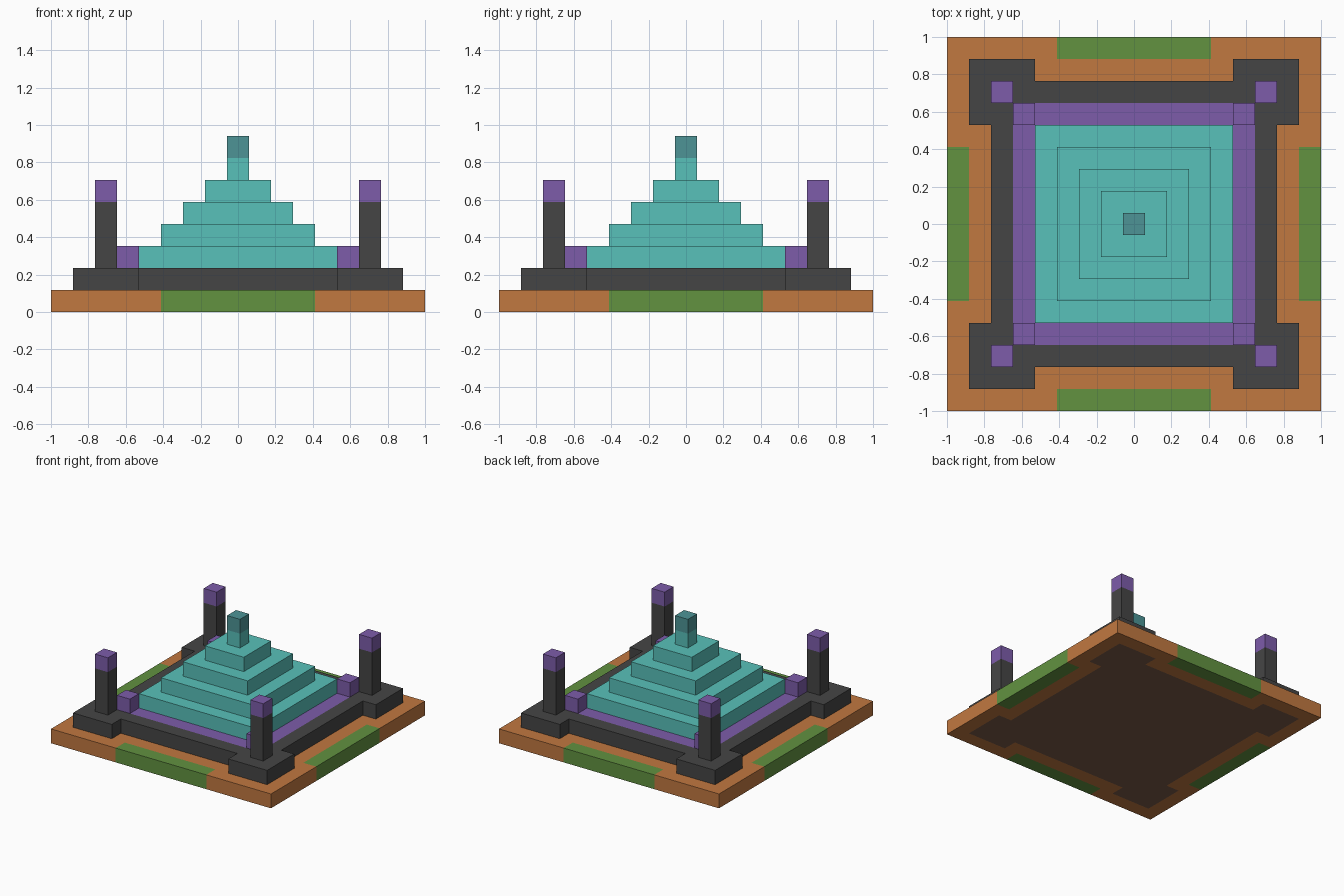
import bpy, bmesh
from mathutils import Vector

if "Cube" in bpy.data.objects:
    bpy.data.objects.remove(bpy.data.objects["Cube"], do_unlink=True)

U = 2 / 17  # one block


def material(name, r, g, b):
    def linear(c):
        c /= 255
        return c / 12.92 if c <= 0.04045 else ((c + 0.055) / 1.055) ** 2.4
    colour = (linear(r), linear(g), linear(b), 1)
    mat = bpy.data.materials.new(name)
    mat.use_nodes = True
    mat.diffuse_color = colour
    bsdf = mat.node_tree.nodes["Principled BSDF"]
    bsdf.inputs["Base Color"].default_value = colour
    return mat


clay = material("clay", 193, 120, 64)
grass = material("grass", 98, 146, 64)
soil = material("soil", 122, 92, 73)
stone = material("dark stone", 69, 69, 69)
purple = material("purple", 125, 92, 170)
teal = material("teal", 88, 193, 186)
deep_teal = material("deep teal", 77, 148, 150)


def box(name, mat, centre, size):
    """Box with centre and size given in blocks; centre z is the bottom."""
    bm = bmesh.new()
    bmesh.ops.create_cube(bm, size=U)
    bmesh.ops.scale(bm, vec=size, verts=bm.verts)
    x, y, z = centre
    bmesh.ops.translate(bm, vec=Vector((x, y, z + size[2] / 2)) * U, verts=bm.verts)
    mesh = bpy.data.meshes.new(name)
    bm.to_mesh(mesh)
    bm.free()
    mesh.materials.append(mat)
    obj = bpy.data.objects.new(name, mesh)
    bpy.context.collection.objects.link(obj)
    return obj


# Ground slab, cut so that grass and soil patches are whole faces
ground = box("ground_slab", clay, (0, 0, 0), (17, 17, 1))
ground.data.materials.append(grass)
ground.data.materials.append(soil)
bm = bmesh.new()
bm.from_mesh(ground.data)
for axis in (Vector((1, 0, 0)), Vector((0, 1, 0))):
    for cut in (3.5, 4.5, 6.5, 7.5):
        for side in (-1, 1):
            bmesh.ops.bisect_plane(bm, geom=bm.verts[:] + bm.edges[:] + bm.faces[:],
                                   plane_co=axis * cut * side * U, plane_no=axis)
for face in bm.faces:
    c = face.calc_center_median() / U
    near, far = sorted((abs(c.x), abs(c.y)))
    if far > 7.5 and near < 3.5:
        face.material_index = 1
    elif face.normal.z < -0.5 and (far < 6.5 or (near > 4.5 and far < 7.5)):
        face.material_index = 2
bm.to_mesh(ground.data)
bm.free()

# Walls and flush purple trim along each side
for side, s in (("right", -1), ("left", 1)):
    box(side + "_wall", stone, (6 * s, 0, 1), (1, 9, 1))
    box(side + "_trim", purple, (5 * s, 0, 1), (1, 9, 1))
for side, s in (("front", -1), ("back", 1)):
    box(side + "_wall", stone, (0, 6 * s, 1), (9, 1, 1))
    box(side + "_trim", purple, (0, 5 * s, 1), (9, 1, 1))

# Corner pads, pillars with purple caps, and inner corner blocks
for x_name, sx in (("right", -1), ("left", 1)):
    for y_name, sy in (("front", -1), ("back", 1)):
        corner = y_name + "_" + x_name
        box(corner + "_pad", stone, (6 * sx, 6 * sy, 1), (3, 3, 1))
        box(corner + "_pillar", stone, (6 * sx, 6 * sy, 2), (1, 1, 3))
        box(corner + "_pillar_cap", purple, (6 * sx, 6 * sy, 5), (1, 1, 1))
        box(corner + "_block", purple, (5 * sx, 5 * sy, 2), (1, 1, 1))

# Stepped pyramid with spire
box("pyramid_core", teal, (0, 0, 1), (9, 9, 1))
for level, width in enumerate((9, 7, 5, 3, 1)):
    box("pyramid_step_%d" % (level + 1), teal, (0, 0, 2 + level), (width, width, 1))
box("spire_tip", deep_teal, (0, 0, 7), (1, 1, 1))
